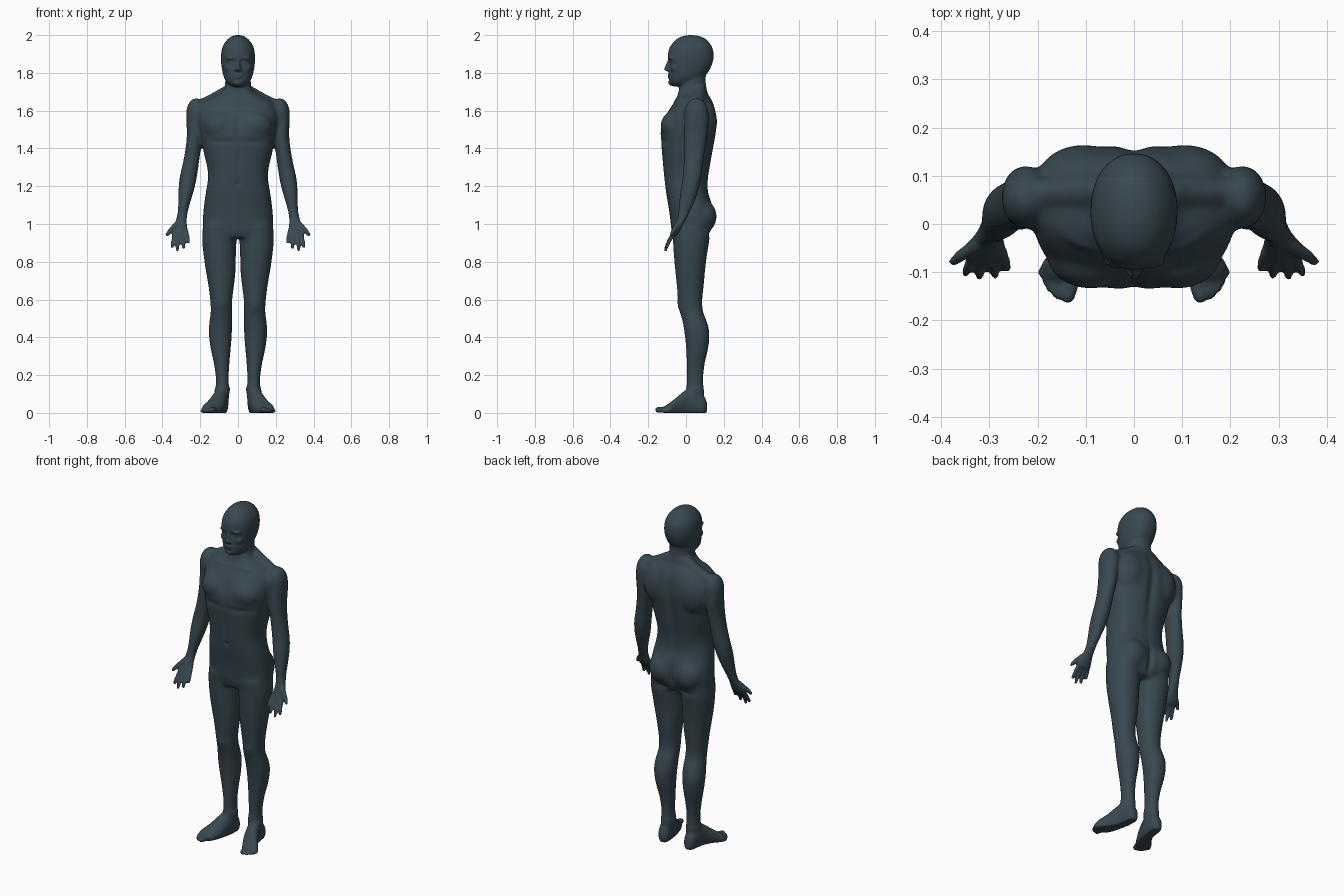
import bpy, bmesh, math
from mathutils import Vector, Matrix

bm = bmesh.new()


def spline(rows, steps=4):
    """Catmull-Rom interpolation between cross-section rows."""
    out = []
    for i in range(len(rows) - 1):
        a, b, c, d = (rows[max(i - 1, 0)], rows[i], rows[i + 1], rows[min(i + 2, len(rows) - 1)])
        for k in range(steps):
            t = k / steps
            out.append([0.5 * (2 * q + (r - p) * t + (2 * p - 5 * q + 4 * r - s) * t * t
                        + (3 * q - p - 3 * r + s) * t ** 3) for p, q, r, s in zip(a, b, c, d)])
    return out + [list(rows[-1])]


def loft(rows, n=2.0, along_y=False, seg=40):
    """Rows: position on axis, centre x, half width, low edge, high edge."""
    rings = []
    for key, cx, hw, lo, hi in spline(rows):
        ring = []
        for i in range(seg):
            a = 2 * math.pi * i / seg
            c, s = math.cos(a), math.sin(a)
            x = cx + hw * math.copysign(abs(c) ** (2 / n), c)
            w = (lo + hi) / 2 + (hi - lo) / 2 * math.copysign(abs(s) ** (2 / n), s)
            ring.append(bm.verts.new((x, key, w) if along_y else (x, w, key)))
        rings.append(ring)
    faces = [bm.faces.new(rings[0]), bm.faces.new(rings[-1])]
    for p, q in zip(rings, rings[1:]):
        for i in range(seg):
            j = (i + 1) % seg
            faces.append(bm.faces.new((p[i], p[j], q[j], q[i])))
    bmesh.ops.recalc_face_normals(bm, faces=faces)


def blob(c, r):
    m = Matrix.Translation(c) @ Matrix.Diagonal((*r, 1))
    bmesh.ops.create_uvsphere(bm, u_segments=24, v_segments=16, radius=1, matrix=m)


def digit(points, r0, r1):
    """Tapered rounded rod through the points."""
    total = (len(points) - 1) * 8
    for k in range(total + 1):
        i = min(k // 8, len(points) - 2)
        p = Vector(points[i]).lerp(Vector(points[i + 1]), k / 8 - i)
        r = r0 + (r1 - r0) * k / total
        bmesh.ops.create_icosphere(bm, subdivisions=2, radius=r, matrix=Matrix.Translation(p))


# leg
loft([(1.0, .100, .085, -.075, .130), (.92, .099, .091, -.070, .125), (.84, .097, .086, -.065, .112),
      (.76, .092, .080, -.058, .102), (.68, .089, .069, -.050, .095), (.60, .089, .059, -.042, .087),
      (.54, .0875, .057, -.033, .090), (.48, .091, .061, -.018, .112), (.42, .0935, .0615, -.008, .125),
      (.34, .0915, .0535, 0, .118), (.26, .0865, .0415, .003, .100), (.18, .0835, .034, .004, .092),
      (.12, .083, .036, 0, .095), (.05, .083, .033, .005, .095)], 2.1)
# foot and toes
loft([(.112, .085, .012, .01, .05), (.095, .085, .031, -.012, .09), (.045, .089, .038, -.015, .13),
      (0, .098, .041, -.015, .122), (-.05, .119, .048, -.015, .082), (-.085, .140, .052, -.015, .054),
      (-.112, .146, .042, -.01, .036)], 2.2, True)
for base, tip, r in (((.120, -.09, .02), (.137, -.149, .016), .017), ((.140, -.10, .02), (.158, -.146, .012), .012),
                     ((.155, -.095, .02), (.172, -.133, .011), .0115), ((.168, -.09, .018), (.182, -.118, .01), .011),
                     ((.178, -.08, .016), (.190, -.101, .01), .011)):
    digit([base, tip], r, r * .95)
# arm and palm
loft([(1.60, .222, .050, 0, .120), (1.54, .228, .046, -.008, .120), (1.48, .230, .041, -.012, .115),
      (1.40, .237, .041, -.013, .103), (1.32, .250, .043, -.013, .092), (1.25, .263, .046, -.018, .083),
      (1.18, .274, .042, -.030, .067), (1.11, .285, .032, -.038, .043), (1.05, .295, .027, -.043, .014),
      (1.02, .300, .029, -.049, -.003), (.99, .305, .036, -.061, -.018), (.96, .307, .042, -.075, -.033),
      (.935, .308, .041, -.086, -.052)], 2.1)
# fingers and thumb
for pts in ([(.274, -.058, .96), (.266, -.080, .928), (.263, -.092, .903)],
            [(.293, -.064, .95), (.289, -.092, .908), (.288, -.106, .875)],
            [(.314, -.067, .945), (.319, -.095, .900), (.321, -.109, .863)],
            [(.334, -.064, .95), (.344, -.088, .910), (.349, -.101, .880)]):
    digit(pts, .0125, .0095)
digit([(.322, -.042, 1.0), (.357, -.064, .967), (.375, -.078, .943)], .017, .0105)
# muscles of one side: chest, shoulder blade, shoulder, buttock, side
blob((.090, -.065, 1.52), (.092, .070, .078))
blob((.105, .085, 1.54), (.100, .080, .130))
blob((.222, .055, 1.580), (.054, .066, .088))
blob((.085, .085, 1.04), (.086, .078, .090))
digit([(.04, .07, 1.705), (.19, .065, 1.635)], .038, .030)
# brow, eye and cheek of one side
blob((.032, -.074, 1.877), (.034, .019, .011))
blob((.032, -.071, 1.855), (.013, .013, .011))
blob((.045, -.055, 1.825), (.026, .026, .022))

# mirror the side parts
copy = bmesh.ops.duplicate(bm, geom=bm.verts[:] + bm.edges[:] + bm.faces[:])["geom"]
for v in copy:
    if isinstance(v, bmesh.types.BMVert):
        v.co.x *= -1
bmesh.ops.reverse_faces(bm, faces=[f for f in copy if isinstance(f, bmesh.types.BMFace)])

# torso
loft([(1.72, 0, .070, -.035, .110), (1.69, 0, .098, -.042, .118), (1.67, 0, .145, -.050, .130),
      (1.64, 0, .190, -.066, .145), (1.60, 0, .208, -.093, .157), (1.55, 0, .210, -.120, .163),
      (1.50, 0, .203, -.135, .162), (1.44, 0, .192, -.133, .153), (1.38, 0, .182, -.128, .142),
      (1.30, 0, .163, -.121, .128), (1.24, 0, .159, -.115, .118), (1.17, 0, .170, -.106, .118),
      (1.10, 0, .180, -.094, .140), (1.03, 0, .186, -.084, .152), (.97, 0, .184, -.077, .135),
      (.925, 0, .165, -.062, .110)], 2.45)
# neck
loft([(1.85, 0, .070, -.02, .115), (1.79, 0, .068, -.03, .106), (1.75, 0, .068, -.034, .105),
      (1.71, 0, .073, -.036, .112), (1.66, 0, .085, -.03, .12)])
# head
loft([(2.0, 0, .006, .02, .035), (1.995, 0, .030, -.015, .070), (1.975, 0, .058, -.055, .110),
      (1.935, 0, .083, -.086, .139), (1.89, 0, .090, -.096, .147), (1.85, 0, .089, -.091, .140),
      (1.81, 0, .083, -.090, .122), (1.78, 0, .076, -.091, .098), (1.755, 0, .063, -.089, .070),
      (1.737, 0, .045, -.081, .040), (1.728, 0, .025, -.065, .01)], 2.15)
# nose, lips, chin
digit([(0, -.088, 1.868), (0, -.104, 1.822)], .009, .013)
blob((0, -.096, 1.816), (.019, .014, .009))
blob((0, -.087, 1.788), (.025, .013, .007))
blob((0, -.086, 1.776), (.022, .013, .007))
blob((0, -.074, 1.750), (.026, .021, .019))


# fuse everything into one skin
mesh = bpy.data.meshes.new("parts")
bm.to_mesh(mesh)
bm.free()
body = bpy.data.objects.new("body", mesh)
bpy.context.collection.objects.link(body)
mod = body.modifiers.new("skin", 'REMESH')
mod.mode = 'VOXEL'
mod.voxel_size = .006
dg = bpy.context.evaluated_depsgraph_get()
skin = bpy.data.meshes.new_from_object(body.evaluated_get(dg))
body.modifiers.clear()
body.data = skin
bpy.data.meshes.remove(mesh)
skin.name = "body"

bm = bmesh.new()
bm.from_mesh(skin)


def relax(verts, times):
    for _ in range(times):
        bmesh.ops.smooth_vert(bm, verts=verts, factor=.5, use_axis_x=True, use_axis_y=True, use_axis_z=True)


# blend the torso and limbs, keep face, hands and feet crisp
relax([v for v in bm.verts if .13 < v.co.z < 1.71 and not (abs(v.co.x) > .24 and v.co.z < 1.05)], 18)

# sculpt strokes: centre, radii, push along the normal
strokes = [
    ((0, .16, 1.42), (.026, .06, .24), -.014),       # spine
    ((0, -.138, 1.53), (.016, .05, .07), -.009),     # breastbone
    ((.09, -.13, 1.435), (.08, .05, .014), -.006),   # chest crease
    ((0, -.12, 1.32), (.012, .05, .10), -.004),      # belly line
    ((0, -.11, 1.21), (.011, .04, .011), -.010),     # navel
    ((0, .15, 1.02), (.015, .07, .07), -.022),       # buttock cleft
    ((.08, .13, .945), (.06, .05, .014), -.006),     # buttock fold
    ((.10, -.05, 1.655), (.07, .05, .010), .005),    # collar bone
    ((.088, -.04, .57), (.026, .03, .035), .007),    # kneecap
    ((.120, .045, .115), (.015, .02, .018), .006),   # outer ankle
    ((.048, .040, .125), (.015, .02, .018), .006),   # inner ankle
    ((.020, -.09, 1.856), (.009, .03, .011), -.007),  # eye sockets
    ((.034, -.09, 1.866), (.018, .03, .005), -.005),
    ((.034, -.09, 1.842), (.018, .03, .006), -.004),
    ((0, -.095, 1.782), (.022, .03, .004), -.004),   # mouth
    ((0, -.09, 1.765), (.022, .03, .006), -.003),
]
bm.normal_update()
for v in bm.verts:
    x, y, z = abs(v.co.x), v.co.y, v.co.z
    push = 0
    for (cx, cy, cz), (rx, ry, rz), amount in strokes:
        d = ((x - cx) / rx) ** 2 + ((y - cy) / ry) ** 2 + ((z - cz) / rz) ** 2
        if d < 6:
            push += amount * math.exp(-d)
    if push:
        v.co += v.normal * push
relax(bm.verts[:], 3)

# flat soles
for v in bm.verts:
    v.co.z = max(v.co.z, 0)
bmesh.ops.recalc_face_normals(bm, faces=bm.faces[:])
for f in bm.faces:
    f.smooth = True
bm.to_mesh(skin)
bm.free()

mat = bpy.data.materials.new("dark_slate")
mat.diffuse_color = (.04, .065, .08, 1)
skin.materials.clear()
skin.materials.append(mat)
